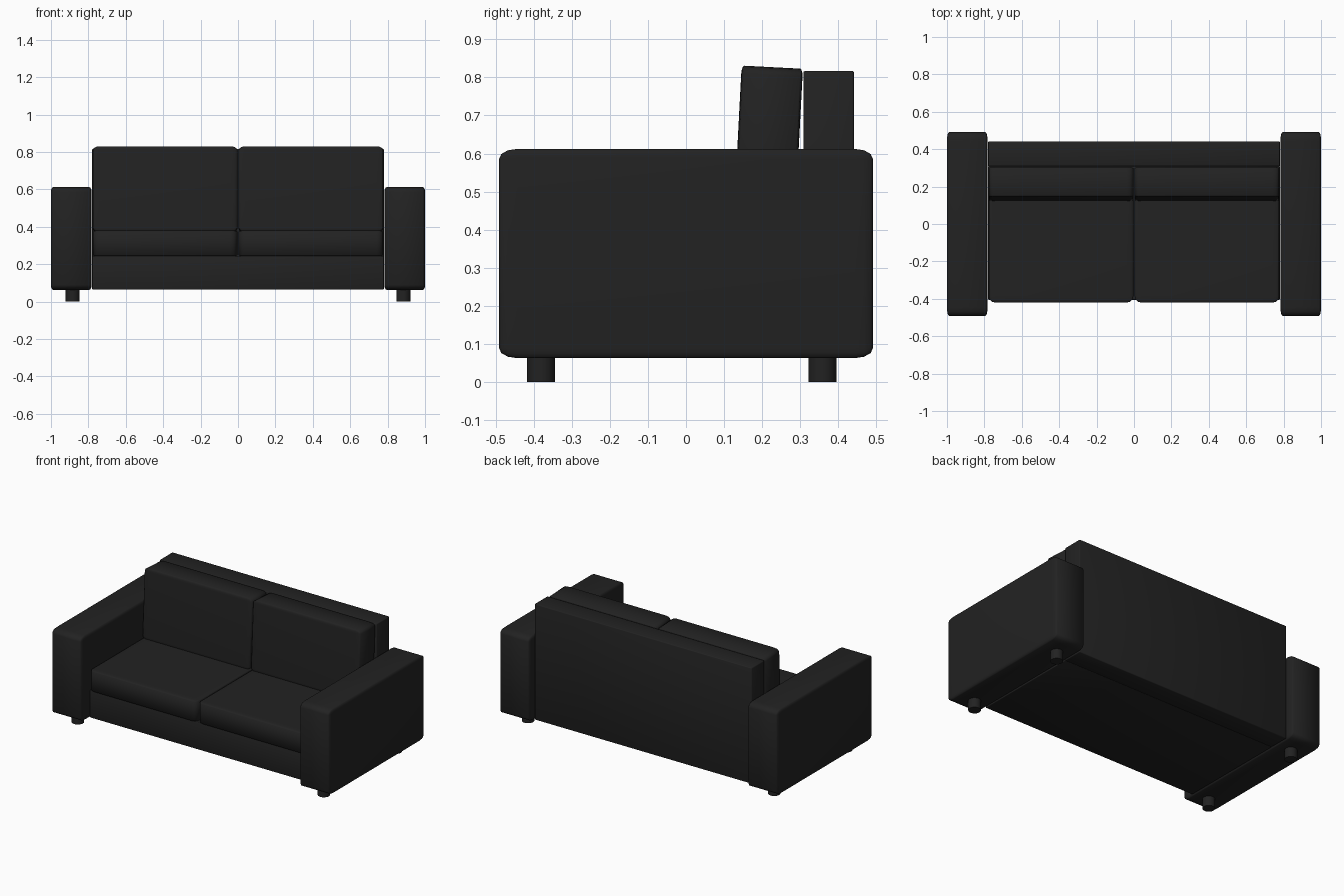
import bpy, bmesh, math
from mathutils import Matrix, Vector

if "Cube" in bpy.data.objects:
    bpy.data.objects.remove(bpy.data.objects["Cube"])

leather = bpy.data.materials.new("black leather")
leather.diffuse_color = (0.016, 0.016, 0.016, 1)
leather.use_nodes = True
leather.node_tree.nodes["Principled BSDF"].inputs["Base Color"].default_value = leather.diffuse_color


def finish(name, bm, loc, angle=60):
    mesh = bpy.data.meshes.new(name)
    bm.to_mesh(mesh)
    bm.free()
    ob = bpy.data.objects.new(name, mesh)
    bpy.context.collection.objects.link(ob)
    ob.location = loc
    mesh.materials.append(leather)
    bpy.ops.object.select_all(action='DESELECT')
    ob.select_set(True)
    bpy.context.view_layer.objects.active = ob
    bpy.ops.object.shade_smooth_by_angle(angle=math.radians(angle))
    return ob


def box(name, lo, hi, soft=0.0, edge=0.0, tilt=0.0):
    """Box; soft = rounding proportional to each side, edge = even rounding."""
    lo, hi = Vector(lo), Vector(hi)
    bm = bmesh.new()
    bmesh.ops.create_cube(bm, size=1)
    if soft:
        bmesh.ops.bevel(bm, geom=bm.edges[:], offset=soft, segments=3,
                        profile=0.5, affect='EDGES')
    bmesh.ops.scale(bm, vec=hi - lo, verts=bm.verts)
    if edge:
        bmesh.ops.bevel(bm, geom=bm.edges[:], offset=edge, segments=2,
                        profile=0.5, affect='EDGES')
    bmesh.ops.rotate(bm, matrix=Matrix.Rotation(tilt, 3, 'X'), verts=bm.verts)
    return finish(name, bm, (lo + hi) / 2)


# frame
box("base", (-0.78, -0.405, 0.065), (0.78, 0.31, 0.245), edge=0.004)
box("backrest", (-0.78, 0.308, 0.065), (0.78, 0.441, 0.817), edge=0.005)

for side, s in (("left", -1), ("right", 1)):
    def span(a, b):
        return (a, b) if s > 0 else (-b, -a)

    # arms
    x0, x1 = span(0.783, 1.0)
    box(side + "_arm", (x0, -0.491, 0.063), (x1, 0.491, 0.612), soft=0.048)

    # cushions
    x0, x1 = span(0.004, 0.776)
    box(side + "_seat_cushion", (x0, -0.42, 0.243), (x1, 0.305, 0.381), soft=0.045)
    box(side + "_back_cushion", (x0, 0.134, 0.37), (x1, 0.295, 0.827), soft=0.045,
        tilt=math.radians(-3))

    # feet
    for end, y in (("front", -0.381), ("rear", 0.358)):
        bm = bmesh.new()
        bmesh.ops.create_cone(bm, cap_ends=True, segments=24, radius1=0.037,
                              radius2=0.037, depth=0.08)
        finish(f"{side}_{end}_foot", bm, (s * 0.884, y, 0.04), 40)
